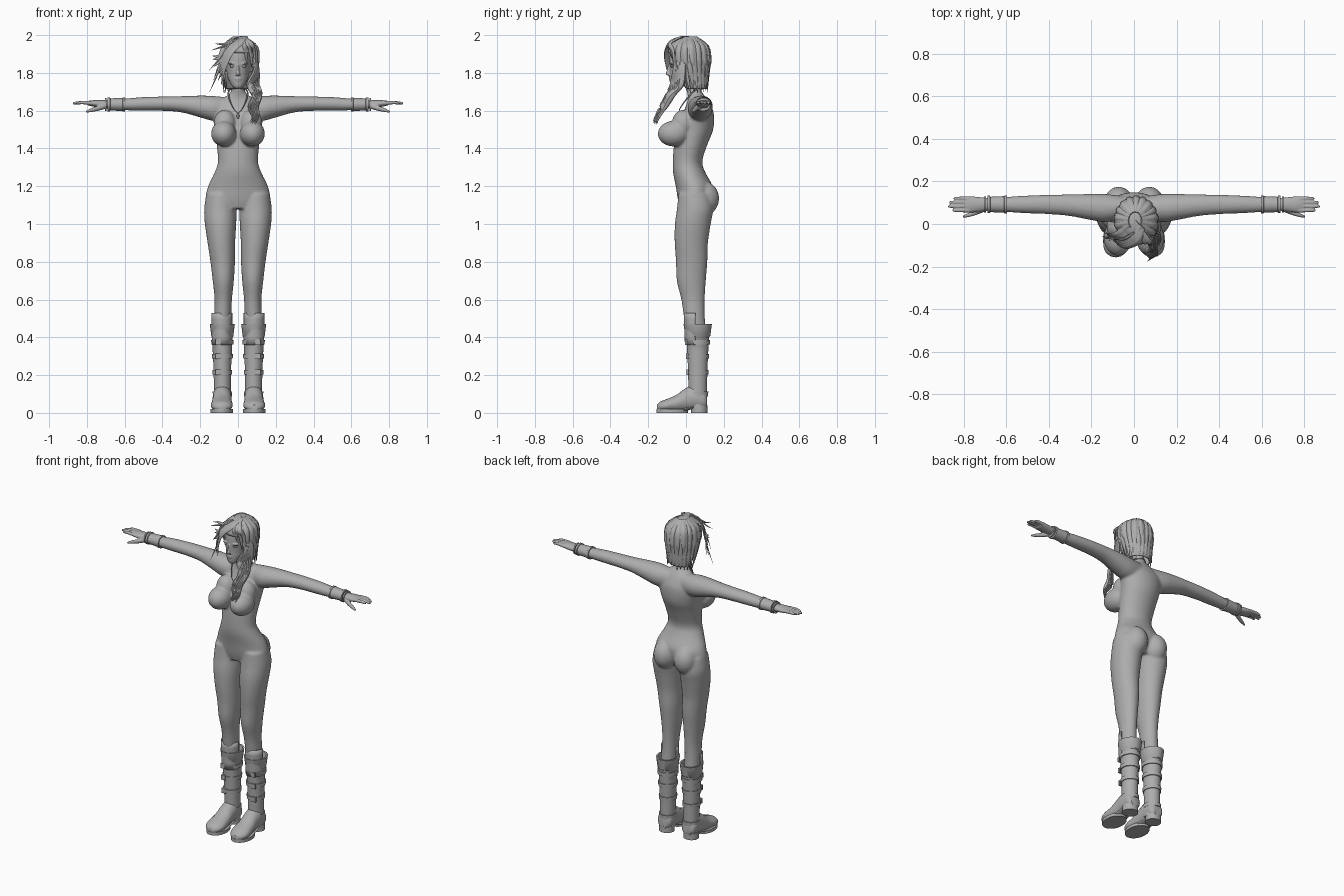
import bpy, bmesh, math, random
from mathutils import Vector, Matrix

random.seed(4)
grey = bpy.data.materials.new("plain grey")
grey.diffuse_color = (0.42, 0.42, 0.42, 1)


def spline(rows, steps):
    """Catmull-Rom through rows of numbers."""
    rows = [Vector(r) for r in rows]
    out = []
    for i in range(len(rows) - 1):
        p0, p1, p2, p3 = rows[max(i - 1, 0)], rows[i], rows[i + 1], rows[min(i + 2, len(rows) - 1)]
        for k in range(steps):
            t = k / steps
            out.append(p1 + (p2 - p0) * (t / 2) + (2 * p0 - 5 * p1 + 4 * p2 - p3) * (t * t / 2)
                       + (3 * p1 - p0 - 3 * p2 + p3) * (t ** 3 / 2))
    return out + [rows[-1]]


def skin(bm, rings, caps=True):
    rings = [[bm.verts.new(p) for p in r] for r in rings]
    n = len(rings[0])
    for a, b in zip(rings, rings[1:]):
        for i in range(n):
            bm.faces.new((a[i], a[(i + 1) % n], b[(i + 1) % n], b[i]))
    if caps:
        bm.faces.new(rings[0])
        bm.faces.new(rings[-1])


def loft(bm, rows, axis="Z", n=24, steps=4, caps=True, s=1):
    """Rows are x, y, z and the two half-widths of an oval across the axis."""
    u, v = {"Z": ((1, 0, 0), (0, 1, 0)), "X": ((0, 1, 0), (0, 0, 1)), "Y": ((1, 0, 0), (0, 0, 1))}[axis]
    u, v = Vector(u), Vector(v)
    rings = []
    for x, y, z, a, b in (spline(rows, steps) if steps > 1 else rows):
        rings.append([Vector((x * s, y, z)) + u * a * math.cos(q * math.tau / n)
                      + v * b * math.sin(q * math.tau / n) for q in range(n)])
    skin(bm, rings, caps)


def ball(bm, c, r):
    bmesh.ops.create_uvsphere(bm, u_segments=20, v_segments=12, radius=1,
                              matrix=Matrix.Translation(c) @ Matrix.Diagonal((*r, 1)))


def lock(bm, pts, w, thick=0.007, centre=(0.01, 0.02, 1.87), n=8):
    """Flattened tapering strand that lies against the head."""
    path = spline(pts, 5)
    rings = []
    for i, p in enumerate(path):
        t = (path[min(i + 1, len(path) - 1)] - path[max(i - 1, 0)]).normalized()
        side = t.cross(p - Vector(centre)).normalized()
        out = side.cross(t)
        f = i / (len(path) - 1)
        k = max(0.1, min(1, 0.5 + 2 * f) * (1 - f ** 3))
        rings.append([p + side * w * k * math.cos(q * math.tau / n)
                      + out * thick * k * math.sin(q * math.tau / n) for q in range(n)])
    skin(bm, rings)


def finish(bm, name, mirror=False, remesh=0, smooth=0, solid=0):
    bmesh.ops.recalc_face_normals(bm, faces=bm.faces)
    me = bpy.data.meshes.new(name)
    bm.to_mesh(me)
    bm.free()
    ob = bpy.data.objects.new(name, me)
    bpy.context.collection.objects.link(ob)
    me.materials.append(grey)
    bpy.ops.object.select_all(action="DESELECT")
    bpy.context.view_layer.objects.active = ob
    ob.select_set(True)
    if solid:
        ob.modifiers.new("shell", "SOLIDIFY").thickness = solid
    if remesh:
        m = ob.modifiers.new("blend", "REMESH")
        m.mode, m.voxel_size, m.use_smooth_shade = "VOXEL", remesh, True
    if smooth:
        m = ob.modifiers.new("soften", "SMOOTH")
        m.iterations, m.factor = smooth, 0.5
    if mirror:
        ob.modifiers.new("mirror", "MIRROR")
    bpy.ops.object.shade_smooth_by_angle(angle=math.radians(40))


# Body: torso, legs and arms blended into one smooth skin
bm = bmesh.new()
loft(bm, [(0, .03, 1.76, .036, .038), (0, .045, 1.70, .038, .04), (0, .06, 1.665, .08, .05),
          (0, .066, 1.63, .12, .065), (0, .065, 1.58, .135, .083), (0, .05, 1.50, .122, .094),
          (0, .025, 1.42, .113, .088), (0, .008, 1.33, .106, .078), (0, .018, 1.27, .125, .086),
          (0, .043, 1.20, .158, .097), (0, .045, 1.13, .168, .088), (0, .04, 1.08, .11, .07)], n=40)
for s in (-1, 1):
    loft(bm, [(.09, .045, 1.16, .078, .085), (.093, .048, 1.08, .086, .096), (.0925, .036, 1.0, .083, .095),
              (.088, .028, .9, .073, .088), (.081, .03, .8, .065, .083), (.078, .028, .7, .056, .077),
              (.078, .037, .6, .046, .062), (.081, .045, .5, .045, .055), (.083, .06, .4, .043, .05)],
         n=32, s=s)
    loft(bm, [(.05, .08, 1.61, .05, .06), (.13, .075, 1.612, .066, .066), (.2, .08, 1.622, .062, .058),
              (.3, .088, 1.634, .051, .043), (.4, .092, 1.637, .046, .038), (.5, .092, 1.636, .042, .036),
              (.6, .092, 1.633, .036, .031), (.7, .092, 1.632, .028, .023)], "X", s=s)
    ball(bm, (s * .072, .092, 1.135), (.072, .084, .092))
    ball(bm, (s * .076, -.065, 1.478), (.067, .085, .068))
    ball(bm, (s * .07, -.015, 1.53), (.06, .06, .075))
finish(bm, "body", remesh=.0065, smooth=9)

# Hands: palm, four fingers and a thumb
bm = bmesh.new()
loft(bm, [(.67, .092, 1.632, .027, .022), (.72, .092, 1.635, .034, .021), (.76, .092, 1.638, .038, .018),
          (.795, .093, 1.64, .036, .012)], "X", n=16)
for y, tip in ((.064, .855), (.083, .875), (.102, .87), (.12, .85)):
    loft(bm, [(.77, y, 1.64, .01, .011), (.82, y, 1.643, .009, .0095), (tip - .008, y, 1.64, .007, .007),
              (tip, y, 1.638, .003, .003)], "X", n=10)
loft(bm, [(.70, .075, 1.625, .016, .015), (.74, .056, 1.613, .013, .014), (.78, .042, 1.602, .01, .01),
          (.805, .035, 1.594, .004, .005)], "X", n=10)
finish(bm, "hands", mirror=True, remesh=.0035, smooth=3)

# Wrist bracers with a rolled band at each end
bm = bmesh.new()
loft(bm, [(x, .092, 1.633, a, a - .004) for x, a in
          ((.597, .037), (.597, .042), (.609, .042), (.611, .039), (.676, .036), (.678, .041), (.69, .041),
           (.69, .034))], "X", n=28, steps=1)
loft(bm, [(x, .092, 1.633, a, a - .004) for x, a in
          ((.697, .03), (.697, .038), (.705, .038), (.705, .03))], "X", n=28, steps=1)
finish(bm, "wrist_bracers", mirror=True)

# Head with jaw, nose, lips and brow blended together
bm = bmesh.new()
loft(bm, [(0, -.052, 1.716, .016, .018), (0, -.046, 1.73, .032, .036), (0, -.028, 1.765, .05, .058),
          (0, -.004, 1.80, .06, .082), (0, .008, 1.85, .07, .096), (0, .015, 1.90, .075, .1),
          (0, .018, 1.945, .066, .088), (0, .018, 1.98, .035, .045)], n=32)
loft(bm, [(0, -.088, 1.787, .014, .01), (0, -.094, 1.795, .012, .013), (0, -.09, 1.815, .007, .012),
          (0, -.084, 1.845, .006, .01)], n=12)
ball(bm, (0, -.082, 1.769), (.018, .009, .005))
ball(bm, (0, -.08, 1.759), (.015, .009, .005))
for s in (-1, 1):
    ball(bm, (s * .031, -.071, 1.85), (.022, .018, .006))
    ball(bm, (s * .07, .01, 1.825), (.008, .018, .028))
finish(bm, "head", remesh=.004, smooth=2)
bm = bmesh.new()
ball(bm, (.03, -.072, 1.835), (.014, .012, .007))
finish(bm, "eyes", mirror=True)

# Hair cap, open at the face
bm = bmesh.new()
loft(bm, [(.005, .055, 1.715, .068, .055), (.005, .045, 1.76, .08, .075), (.007, .025, 1.82, .09, .096),
          (.01, .015, 1.88, .094, .108), (.01, .012, 1.93, .087, .104), (.008, .014, 1.97, .062, .076),
          (.005, .016, 1.988, .03, .04), (.004, .016, 1.992, .004, .005)], n=36, steps=4)
gone = [f for f in bm.faces if f.calc_center_median().z < 1.716 or
        (f.calc_center_median().y < -.022 and f.calc_center_median().z < 1.905)]
bmesh.ops.delete(bm, geom=gone, context="FACES")
finish(bm, "hair_cap", solid=.006)

# Layered locks round the sides and back
bm = bmesh.new()
for layer, (count, end) in enumerate(((17, 1.705), (13, 1.79))):
    for i in range(count):
        q = math.radians(-32 + 244 * i / (count - 1))
        c, d, e = math.cos(q), math.sin(q), random.uniform(-.015, .015)
        r = .004 * layer
        lock(bm, [(.005 + .03 * c, .016 + .04 * d, 1.99), (.01 + (.085 + r) * c, .014 + (.097 + r) * d, 1.94),
                  (.01 + (.096 + r) * c, .017 + (.108 + r) * d, 1.87),
                  (.007 + (.09 + r) * c, .03 + (.09 + r) * d, (1.87 + end) / 2),
                  (.005 + .08 * c, .045 + .07 * d, end + e)], .019 - .003 * layer)
finish(bm, "hair_locks")

# Fringe swept from the parting across one eye, with loose pointed ends
bm = bmesh.new()
for i in range(9):
    f = i / 8
    lock(bm, [(.045 - .03 * f, -.02 + .03 * f, 1.992), (.02 - .06 * f, -.082 + .055 * f, 1.965),
              (-.035 - .045 * f, -.108 + .06 * f, 1.91 + .02 * f), (-.07 - .03 * f, -.1 + .05 * f, 1.83 + .06 * f),
              (-.088 - .055 * f + random.uniform(-.012, .012), -.075 + .035 * f, 1.74 + .15 * f)], .017)
for x, y, z in ((-.15, -.06, 1.70), (-.13, -.04, 1.76), (-.155, -.03, 1.81), (-.14, -.07, 1.92), (-.12, -.08, 1.955)):
    lock(bm, [(.0, -.04, 1.985), (-.05, -.07, 1.955), (-.095, -.065, (z + 1.95) / 2), (x, y, z)], .009, .005)
for x, z in ((.03, 1.90), (.055, 1.87), (.075, 1.84)):
    lock(bm, [(.03, -.02, 1.992), (x * .8 + .01, -.085, 1.955), (x + .012, -.09 + x * .3, 1.91), (x + .018, -.06, z - .05)], .015)
finish(bm, "fringe")

# Long wavy side lock falling over the chest
bm = bmesh.new()
for i in range(6):
    o, w = (i - 2.5) * .009, random.uniform(-.006, .006)
    lock(bm, [(.075 + o * .5, -.03 + o, 1.93), (.098 + o * .3, -.035 + o, 1.82), (.082 + o, -.05 + o, 1.74 + w),
              (.1 + o + w, -.085 + o * .6, 1.68), (.08 + o, -.12 + o * .5, 1.62), (.092 + o * .7, -.15 + o * .4, 1.57),
              (.078 + o * .6, -.165 + o * .4, 1.535 + w * 2)], .017, .011)
finish(bm, "side_lock")

# Necklace cord and pendant
bm = bmesh.new()
for s in (-1, 1):
    lock(bm, [(0, .088, 1.715), (s * .045, .05, 1.71), (s * .048, .01, 1.67), (s * .025, -.03, 1.615),
              (0, -.038, 1.585)], .005, .004, centre=(0, .05, 1.65))
ball(bm, (0, -.04, 1.572), (.007, .005, .015))
finish(bm, "necklace")

# Boot shafts with a flared cuff
bm = bmesh.new()
loft(bm, [(.083, .062, z, a, b) for z, a, b in
          ((.03, .045, .048), (.1, .045, .05), (.17, .045, .05), (.25, .047, .052), (.33, .051, .056),
           (.4, .054, .06), (.405, .058, .066), (.47, .066, .075), (.47, .056, .064), (.42, .045, .05))],
     n=28, steps=1)
finish(bm, "boot_shafts", mirror=True)

# Boot knee plates: the raised front half of a shell
bm = bmesh.new()
loft(bm, [(.085, .05, .36, .053, .056), (.085, .05, .45, .055, .059), (.085, .05, .53, .055, .062)],
     n=28, steps=2, caps=False)
bmesh.ops.delete(bm, geom=[f for f in bm.faces if f.calc_center_median().y > .045], context="FACES")
finish(bm, "knee_plates", mirror=True, solid=.006)

# Boot straps and buckles
bm = bmesh.new()
for z, a, b in ((.10, .05, .055), (.215, .051, .056), (.30, .055, .059), (.375, .058, .064)):
    loft(bm, [(.083, .062, z - .012, a - .008, b - .008), (.083, .062, z - .012, a, b),
              (.083, .062, z + .012, a + .001, b + .001), (.083, .062, z + .012, a - .008, b - .008)],
         n=28, steps=1)
    bmesh.ops.create_cube(bm, size=1, matrix=Matrix.Translation((.105, .064 - b, z))
                          @ Matrix.Diagonal((.028, .012, .03, 1)))
finish(bm, "boot_straps", mirror=True)

# Feet: rounded uppers
bm = bmesh.new()
loft(bm, [(.085, .112, .06, .03, .035), (.084, .095, .07, .046, .055), (.084, .05, .08, .05, .07),
          (.084, .0, .07, .05, .062), (.085, -.05, .05, .054, .046), (.086, -.1, .04, .058, .034),
          (.086, -.135, .034, .046, .026), (.086, -.154, .028, .02, .014)], "Y", n=24)
bmesh.ops.bisect_plane(bm, geom=bm.verts[:] + bm.edges[:] + bm.faces[:], plane_co=(0, 0, .018),
                       plane_no=(0, 0, -1), clear_outer=True)
finish(bm, "boot_feet", mirror=True)

# Soles and heels
bm = bmesh.new()
for c, a, b, h in ((-.073, .06, .084, .02), (.07, .046, .044, .04)):
    loft(bm, [(.086, c, 0, a, b), (.086, c, h, a, b)], n=28, steps=1)
loft(bm, [(.085, -.02, .014, .045, .01), (.085, .04, .032, .042, .01)], "Y", n=16, steps=1)
finish(bm, "boot_soles", mirror=True)
